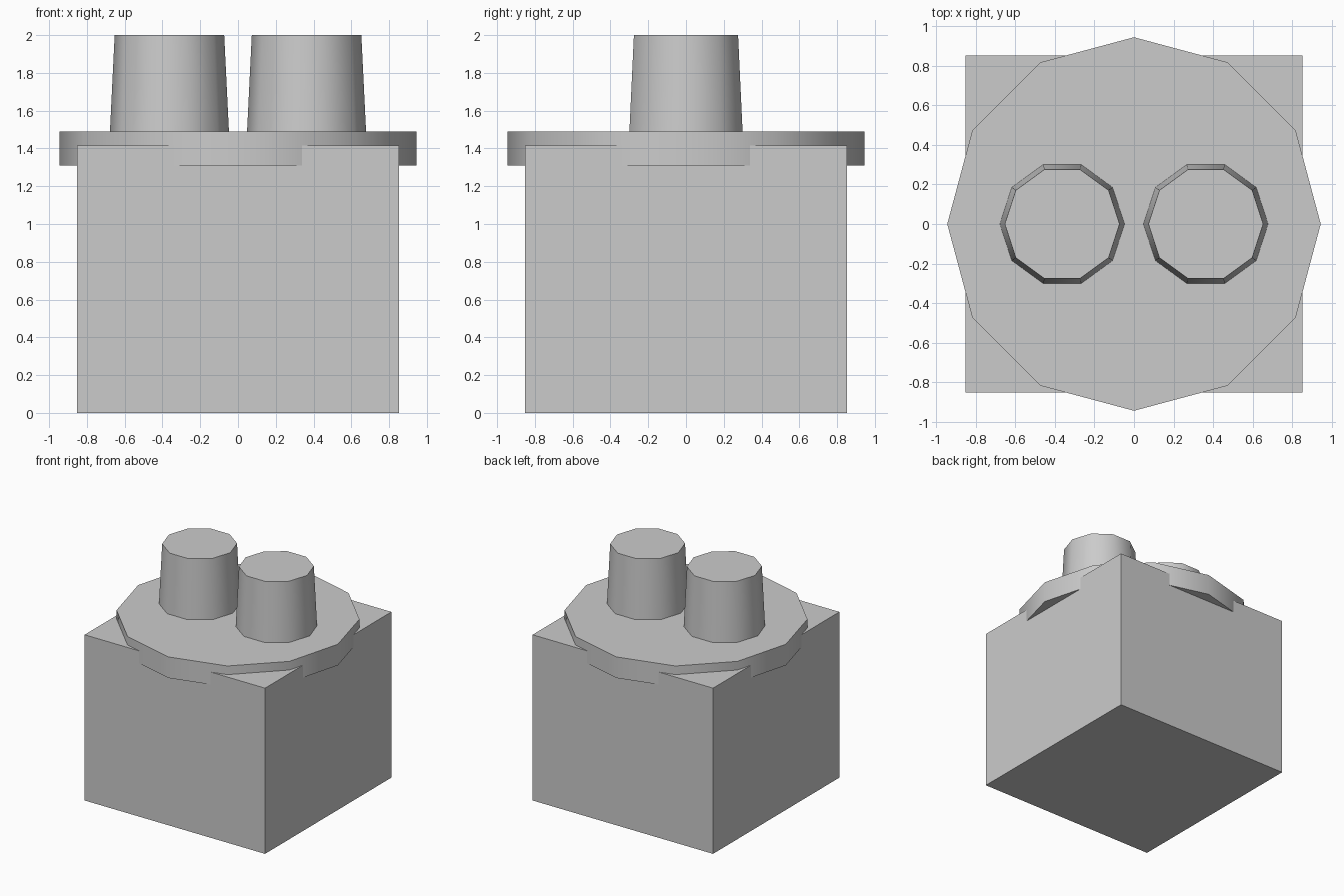
import bpy
import math

cube = bpy.data.objects.get("Cube")
if cube:
    bpy.data.objects.remove(cube, do_unlink=True)

GREY = (0.6, 0.6, 0.6, 1.0)
grey = bpy.data.materials.new("plain grey")
grey.use_nodes = True
grey.diffuse_color = GREY
grey.node_tree.nodes["Principled BSDF"].inputs["Base Color"].default_value = GREY


def frustum(name, sides, r_low, r_high, z_low, z_high, x=0.0):
    """Upright faceted drum with a corner on the x axis and softened sides."""
    bpy.ops.mesh.primitive_cone_add(
        vertices=sides, radius1=r_low, radius2=r_high, depth=z_high - z_low,
        location=(x, 0, (z_low + z_high) / 2), rotation=(0, 0, math.pi / 2))
    obj = bpy.context.object
    obj.name = name
    obj.data.materials.append(grey)
    bpy.ops.object.shade_smooth_by_angle(angle=math.radians(40))
    return obj


# Square body
WIDTH, HEIGHT = 1.706, 1.416
bpy.ops.mesh.primitive_cube_add(size=1, location=(0, 0, HEIGHT / 2))
body = bpy.context.object
body.name = "body"
body.scale = (WIDTH, WIDTH, HEIGHT)
bpy.ops.object.transform_apply(location=False, rotation=False, scale=True)
body.data.materials.append(grey)

# Round plate sunk into the top of the body
frustum("top_plate", 12, 0.944, 0.944, 1.31, 1.49)

# Pair of tapered pots standing on the plate
for side, x in (("left", 0.363), ("right", -0.363)):
    frustum(side + "_pot", 10, 0.315, 0.29, 1.49, 2.0, x)
